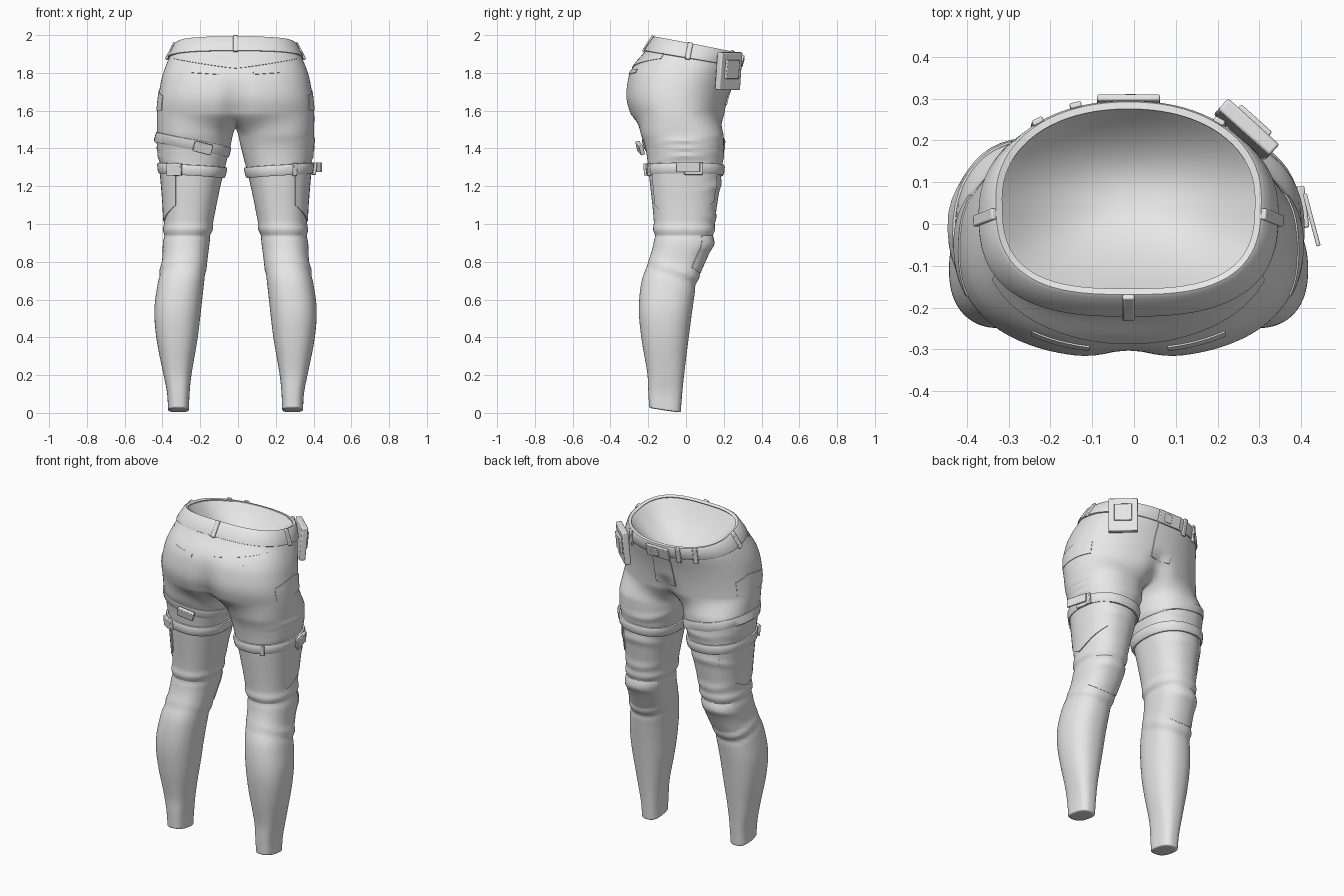
import bpy, bmesh, math
from math import sin, cos, pi, radians, exp
from mathutils import Vector, Matrix

cube = bpy.data.objects.get("Cube")
if cube:
    bpy.data.objects.remove(cube)

CENTRE = -0.013
mat = bpy.data.materials.new("plain grey cloth")
mat.use_nodes = True
GREY = (0.8, 0.8, 0.8, 1)
mat.diffuse_color = GREY
mat.node_tree.nodes["Principled BSDF"].inputs["Base Color"].default_value = GREY

# leg outline: height, inner x, outer x, y of the two extremes
LEG = [(0, .247, .357, -.195, -.028), (.1, .243, .363, -.2, -.02), (.2, .233, .382, -.205, -.01),
       (.4, .2, .42, -.237, .015), (.55, .182, .43, -.25, .035), (.7, .165, .41, -.235, .06),
       (.8, .15, .39, -.2, .1), (.9, .137, .385, -.172, .142), (1, .12, .378, -.17, .15),
       (1.2, .08, .39, -.19, .18), (1.4, .03, .41, -.215, .2), (1.5, .008, .418, -.25, .2)]
# hip outline: height, half width, y of the two extremes
HIP = [(1.57, .418, -.295, .21), (1.65, .412, -.32, .22), (1.72, .403, -.318, .23),
       (1.8, .388, -.295, .245), (1.9, .355, -.22, .268), (2, .31, -.16, .29)]
# folds: height, slant, amount, thickness, facing angle, spread
FOLDS = [(.97, .0, .01, .016, 0, 9), (.94, .0, -.008, .014, 0, 9), (.76, -.05, .011, .016, 60, 2),
         (.73, -.05, -.008, .014, 60, 2), (1.44, .02, .013, .012, 0, .7), (1.4, .02, .013, .012, 0, .7),
         (1.36, .02, .013, .012, 0, .7), (1.16, .05, .01, .02, 90, .8), (1.07, -.04, .009, .02, 90, .8),
         (.86, .03, .008, .02, 80, .8), (1.42, -.06, .01, .018, 110, .8)]


def smooth_row(rows, z):
    """Cubic interpolation of a table row at height z."""
    k = max(i for i in range(len(rows) - 1) if i == 0 or rows[i][0] <= z)
    a, b = rows[k], rows[k + 1]
    p, q = rows[max(k - 1, 0)], rows[min(k + 2, len(rows) - 1)]
    h = b[0] - a[0]
    t = (z - a[0]) / h
    out = []
    for c in range(1, len(a)):
        m0 = (b[c] - p[c]) / (b[0] - p[0]) * h
        m1 = (q[c] - a[c]) / (q[0] - a[0]) * h
        out.append((2*t**3 - 3*t*t + 1)*a[c] + (t**3 - 2*t*t + t)*m0
                   + (3*t*t - 2*t**3)*b[c] + (t**3 - t*t)*m1)
    return out


def clamp(v):
    return max(0, min(1, v))


def power(v, n):
    return math.copysign(abs(v) ** (2 / n), v)


def leg(deg, z):
    x0, x1, y0, y1 = smooth_row(LEG, z)
    a = radians(deg)
    n = 2.3 + .4 * clamp((.3 - z) / .2)
    grow = 0
    for fz, slant, amt, thick, face, spread in FOLDS:
        d = (deg - face + 180) % 360 - 180
        grow += amt * exp(-((z - fz - slant * sin(a)) / thick) ** 2) * exp(-(radians(d) / spread) ** 2)
    x = (x0 + x1) / 2 + ((x1 - x0) / 2 + grow) * power(cos(a), n)
    y = (y0 + y1) / 2 + ((y1 - y0) / 2 + grow) * power(sin(a), n)
    lift = .025 * max(0, 1 - z / .3) * (y1 - y) / (y1 - y0)
    return Vector((max(x, .004), y, z + lift))


def hip(deg, z):
    w, y0, y1 = smooth_row(HIP, z)
    a = radians(deg)
    n = 2.45 + .45 * clamp((z - 1.8) / .2) if deg < 0 else 2.15
    x = w * power(cos(a), n)
    y = (y0 + y1) / 2 + (y1 - y0) / 2 * power(sin(a), n)
    cleft = exp(-(x / .05) ** 2)
    if deg < 0:
        y += cleft * (.015 * clamp((1.84 - z) / .1) + .035 * clamp((1.74 - z) / .14))
    else:
        y -= .04 * cleft * clamp((1.72 - z) / .15)
    return Vector((x, y, z - .19 * clamp((z - 1.6) / .35) * (y + .165)))


def frame(surf, u, z):
    du = (surf(u + 1, z) - surf(u - 1, z)).normalized()
    dz = (surf(u, z + .01) - surf(u, z - .01)).normalized()
    n = du.cross(dz).normalized()
    return du, n.cross(du), n


def off(surf, u, z, d):
    return surf(u, z) + frame(surf, u, z)[2] * d


def finish(name, bm, mirror=False, sub=0, bevel=0):
    me = bpy.data.meshes.new(name)
    bm.to_mesh(me)
    bm.free()
    me.materials.append(mat)
    ob = bpy.data.objects.new(name, me)
    bpy.context.collection.objects.link(ob)
    ob.location.x = CENTRE
    for o in bpy.context.selected_objects:
        o.select_set(False)
    ob.select_set(True)
    bpy.context.view_layer.objects.active = ob
    bpy.ops.object.shade_smooth_by_angle(angle=radians(50 if sub else 35))
    if mirror:
        ob.modifiers.new("mirror", 'MIRROR').use_clip = True
    if bevel:
        b = ob.modifiers.new("bevel", 'BEVEL')
        b.width, b.segments = bevel, 2
    if sub:
        s = ob.modifiers.new("subdivision", 'SUBSURF')
        s.levels = s.render_levels = sub


def skin(bm, rows, closed):
    for r, s in zip(rows, rows[1:]):
        n = min(len(r), len(s))
        for i in range(n if closed else n - 1):
            j = (i + 1) % n
            bm.faces.new((r[i], r[j], s[j], s[i]))


def trousers():
    bm = bmesh.new()
    N, M = 33, 10
    angles = [-150 + 300 * i / (N - 1) for i in range(N)] + [150 + 60 * i / M for i in range(1, M)]
    heights = [0, .006] + [.02 * i for i in range(1, 75)]
    legs = [[bm.verts.new(leg(a, z)) for a in angles] for z in heights]
    us = [-90 + 180 * i / (N - 1) for i in range(N)]
    tops = [[bm.verts.new(hip(u, 1.57 + .42 * k / 20)) for u in us] for k in range(21)]
    f, b = tops[0][-1].co, tops[0][0].co
    seam = []
    for i in range(1, M):
        p = f.lerp(b, i / M)
        seam.append(bm.verts.new((0, p.y, p.z - .055 * sin(pi * i / M))))
    skin(bm, legs + [tops[0] + seam], True)
    skin(bm, tops, False)
    bm.faces.new(legs[0][::-1])
    finish("trousers", bm, True, 1)


def sweep(name, surf, us, zc, profile, closed, side=1, mirror=False):
    """Strap: a closed profile of (height, offset) carried round a surface."""
    bm = bmesh.new()
    rings = []
    for dz, d in profile:
        pts = [off(surf, u, zc(u) + dz, d) for u in us]
        rings.append([bm.verts.new((p.x * side, p.y, p.z)) for p in pts])
    skin(bm, rings + rings[:1], closed)
    if side < 0:
        bmesh.ops.reverse_faces(bm, faces=bm.faces[:])
    finish(name, bm, mirror)


def patch(name, surf, u0, u1, low, high, d, nu=16, nz=16):
    """Raised cloth panel on both sides, with its border tucked under."""
    bm = bmesh.new()
    rows = []
    for j in range(nz + 1):
        row = []
        for i in range(nu + 1):
            edge = i in (0, nu) or j in (0, nz)
            s = clamp((i - 1) / (nu - 2))
            t = clamp((j - 1) / (nz - 2))
            z = low(s) + (high(s) - low(s)) * t
            row.append(bm.verts.new(off(surf, u0 + (u1 - u0) * s, z, -.005 if edge else d)))
        rows.append(row)
    skin(bm, rows, False)
    finish(name, bm, True)


def box(name, mtx, size, bevel=.004):
    bm = bmesh.new()
    bmesh.ops.create_cube(bm, size=1, matrix=mtx @ Matrix.Diagonal((*size, 1)))
    bmesh.ops.recalc_face_normals(bm, faces=bm.faces[:])
    finish(name, bm, bevel=bevel)


def box_on(name, surf, u, z, size, lift=.012, side=1, roll=0):
    du, dz, n = frame(surf, u, z)
    m = Matrix((du, dz, n)).transposed().to_4x4()
    m.translation = surf(u, z) + n * lift
    flip = Matrix.Diagonal((side, 1, 1, 1))
    box(name, flip @ m @ Matrix.Rotation(roll, 4, 'Z'), size)


trousers()

# shallow inner bowl seen through the waist
bm = bmesh.new()
rows = []
for k in range(13):
    r = 1 - k / 12
    rim = [off(hip, -90 + 7.5 * i, 1.985, -.012) for i in range(25)]
    rows.append([bm.verts.new((p.x * r, .06 + (p.y - .06) * r,
                               1.953 + (p.z - 1.953) * r - .18 * (1 - r * r))) for p in rim])
skin(bm, rows, False)
bmesh.ops.remove_doubles(bm, verts=bm.verts[:], dist=.0005)
finish("lining", bm, True)

# waist belt, loops, buckle
half = [-90 + 4.5 * i for i in range(41)]
sweep("belt", hip, half, lambda u: 1.95,
      [(-.044, -.01), (-.044, .007), (-.036, .01), (.032, .009), (.041, .004), (.041, -.013)], False, mirror=True)
for i, (u, s) in enumerate([(-90, 1), (-3, 1), (-3, -1), (52, 1), (52, -1), (70, -1)]):
    box_on("belt_loop_%d" % i, hip, u, 1.945, (.028, .1, .014), .01, s)
box_on("belt_buckle", hip, 90, 1.945, (.15, .075, .016), .016)
box_on("belt_buckle_prong", hip, 88, 1.945, (.05, .05, .024), .016)

# seams and pockets of the hips and legs
patch("fly", hip, 82, 90, lambda s: 1.64, lambda s: 1.9, .005, 6)
patch("back_yoke", hip, -90, -30, lambda s: 1.81 + .07 * s, lambda s: 1.91, .002)
patch("back_pocket_welt", hip, -80, -58, lambda s: 1.778 + .012 * s, lambda s: 1.797 + .012 * s, .003, 8, 4)
patch("hip_pocket", hip, -22, 24, lambda s: 1.6, lambda s: 1.72 - .07 * abs(s - .6), .003)
patch("thigh_pocket", leg, -62, 58, lambda s: 1.11 - .1 * (1 - abs(2 * s - .9)), lambda s: 1.27, .005)
patch("knee_patch", leg, 35, 145, lambda s: .77 - .03 * sin(pi * s), lambda s: .94, .003)

# thigh straps
turn = [7.5 * i for i in range(48)]
BAND = [(-.028, -.01), (-.028, .009), (-.018, .014), (.018, .014), (.028, .009), (.028, -.01)]
THIN = [(-.026, -.01), (-.026, .004), (-.018, .007), (.018, .007), (.026, .004), (.026, -.01)]
for name, side in (("left", 1), ("right", -1)):
    sweep(name + "_thigh_strap", leg, turn, lambda u: 1.285 + .012 * cos(radians(u)), BAND, True, side)
    box_on(name + "_strap_keeper", leg, -65, 1.29, (.025, .07, .012), .014, side)
sweep("upper_right_strap", leg, turn, lambda u: 1.42 + .04 * cos(radians(u)), THIN, True, -1)
box_on("left_strap_buckle", leg, 10, 1.295, (.1, .065, .018), .018)
box_on("right_strap_buckle", leg, -62, 1.29, (.09, .065, .018), .019, -1)
box_on("upper_strap_buckle", leg, -100, 1.41, (.1, .055, .022), .03, -1, .25)
tab = Matrix.Translation((.438, .01, 1.3)) @ Matrix.Rotation(.26, 4, 'Z')
box("strap_tab", tab, (.01, .13, .052), .003)

# belt pouch with flap
pouch = Matrix.Translation((.282, .226, 1.81)) @ Matrix.Rotation(radians(-42), 4, 'Z') @ Matrix.Rotation(-.09, 4, 'X')
box("pouch", pouch, (.165, .036, .2), .006)
box("pouch_flap", pouch @ Matrix.Translation((0, .024, .01)), (.1, .016, .1), .004)
